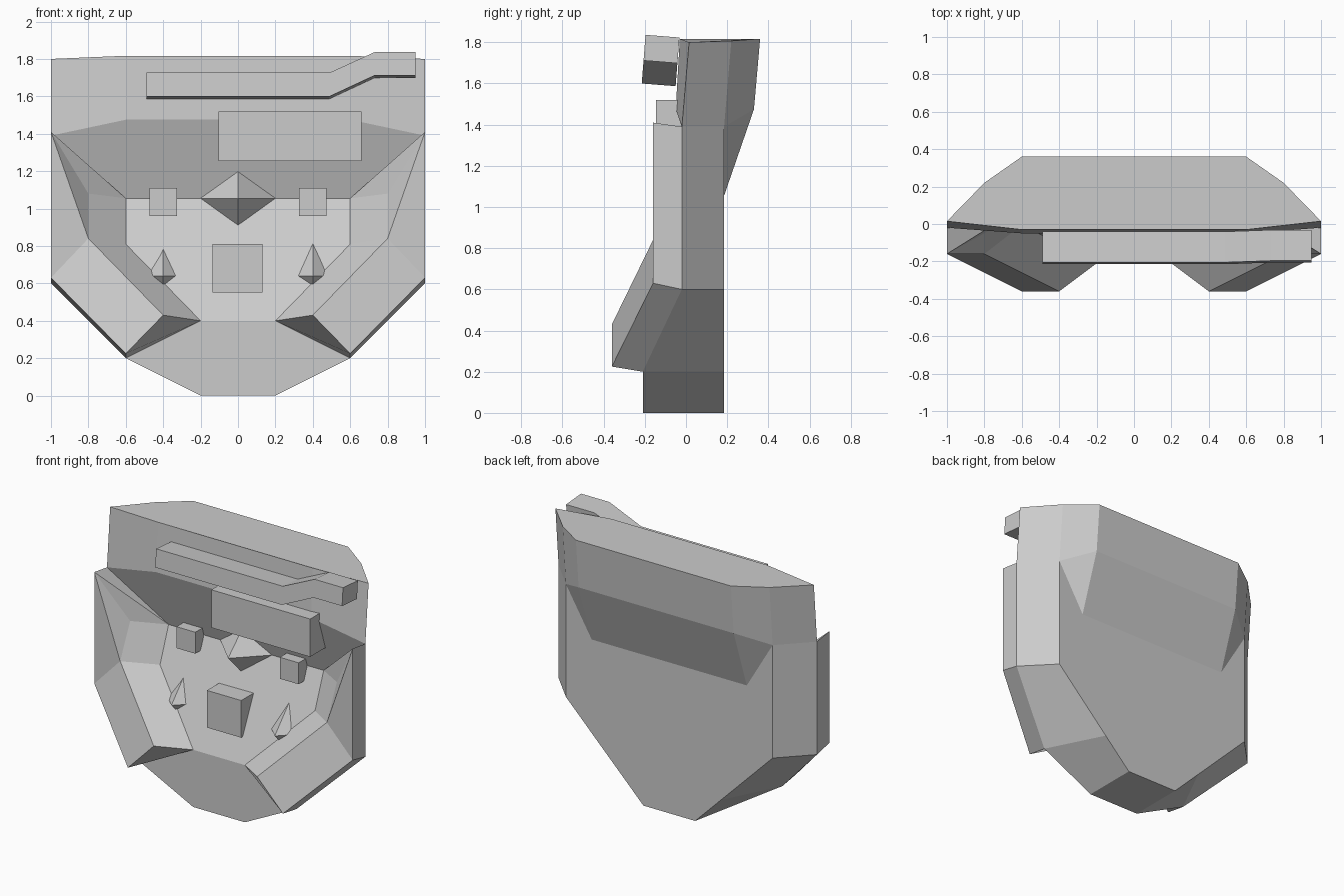
import bpy, bmesh, math
from mathutils import Vector

if "Cube" in bpy.data.objects:
    bpy.data.objects.remove(bpy.data.objects["Cube"])


def finish(name, bm):
    bmesh.ops.recalc_face_normals(bm, faces=bm.faces)
    me = bpy.data.meshes.new(name)
    bm.to_mesh(me)
    bm.free()
    ob = bpy.data.objects.new(name, me)
    bpy.context.collection.objects.link(ob)
    return ob


def symmetric(name, pts, spans, sides):
    """spans: faces crossing the middle; sides: faces repeated left and right."""
    bm = bmesh.new()
    R = {k: bm.verts.new(p) for k, p in pts.items()}
    L = {k: bm.verts.new((-x, y, z)) for k, (x, y, z) in pts.items()}
    for f in spans.split():
        bm.faces.new([R[k] for k in f] + [L[k] for k in reversed(f)])
    for f in sides.split():
        for S in (R, L):
            bm.faces.new([S[k] for k in f])
    return finish(name, bm)


def hull(name, pts):
    bm = bmesh.new()
    bmesh.ops.convex_hull(bm, input=[bm.verts.new(p) for p in pts])
    return finish(name, bm)


def box(name, x0, x1, y0, y1, z0, z1):
    return hull(name, [(x, y, z) for x in (x0, x1) for y in (y0, y1) for z in (z0, z1)])


def extrude_profile(name, prof, depth):
    bm = bmesh.new()
    f = bm.faces.new([bm.verts.new((x, 0, z)) for x, z in prof])
    ext = bmesh.ops.extrude_face_region(bm, geom=[f], use_keep_orig=True)
    moved = [v for v in ext["geom"] if isinstance(v, bmesh.types.BMVert)]
    bmesh.ops.translate(bm, verts=moved, vec=Vector((0, depth, 0)))
    return finish(name, bm)


# head shell: right half only, mirrored by the helper
chin = {"a": (.2, -.21, 0), "b": (.6, -.21, .2), "c": (.2, -.21, .4)}
face = {"h": (.6, -.005, .81), "i": (.6, .09, 1.055)}
cheek = {"A": (1, -.16, 1.41), "B": (1, -.16, .63), "C": (.6, -.36, .225),
         "D": (.4, -.36, .43), "F": (.8, -.16, .84), "G": (.8, -.05, 1.08)}
rear = {"p": (1, -.02, 1.39), "q": (1, -.02, .6), "r": (.8, .185, 1.39),
        "s": (.8, .185, .6), "t": (.2, .185, 0), "T": (.4, .185, .2)}
cap = {"u": (1, .015, 1.8), "v": (.6, -.03, 1.817), "w": (.8, .22, 1.807),
       "x": (.6, .36, 1.817), "y": (.6, -.05, 1.475), "z": (.6, .33, 1.475),
       "k": (.6, .185, 1.055)}
symmetric("head_shell", {**chin, **face, **cheek, **rear, **cap},
          "abc chi iy yv vuwx xz zk krsTt at",
          "ipy ypuv xwrz uprw zrk pqsr qbTs batT "
          "ABF AFG BCDF FDch GFhi AGi Aip ABqp BCbq CDcb")

# eyes and cheek studs
for s, side in ((-1, "left"), (1, "right")):
    box("eye_" + side, s * .4 - .073, s * .4 + .073, -.005, .12, .96, 1.11)
    hull("cheek_stud_" + side, [(s * .4, -.165, .64), (s * .4 - .082, -.085, .64),
                                (s * .4 + .082, -.085, .64), (s * .4, 0, .82),
                                (s * .4, -.115, .59)])

# nose and mouth
hull("nose", [(0, -.11, 1.055), (-.2, .09, 1.055), (.2, .09, 1.055),
              (0, .045, 1.2), (0, .035, .91)])
box("mouth", -.135, .13, -.15, .05, .55, .81)

# forehead plate and stepped bar above it
box("forehead_plate", -.105, .66, -.145, .06, 1.255, 1.52)
bar = extrude_profile("stepped_bar", [(-.49, 0), (.49, 0), (.73, .112), (.95, .112),
                                      (.95, .237), (.73, .237), (.49, .127), (-.49, .127)], .165)
bar.location = (0, -.215, 1.6)
bar.rotation_euler.x = math.radians(-4.5)
